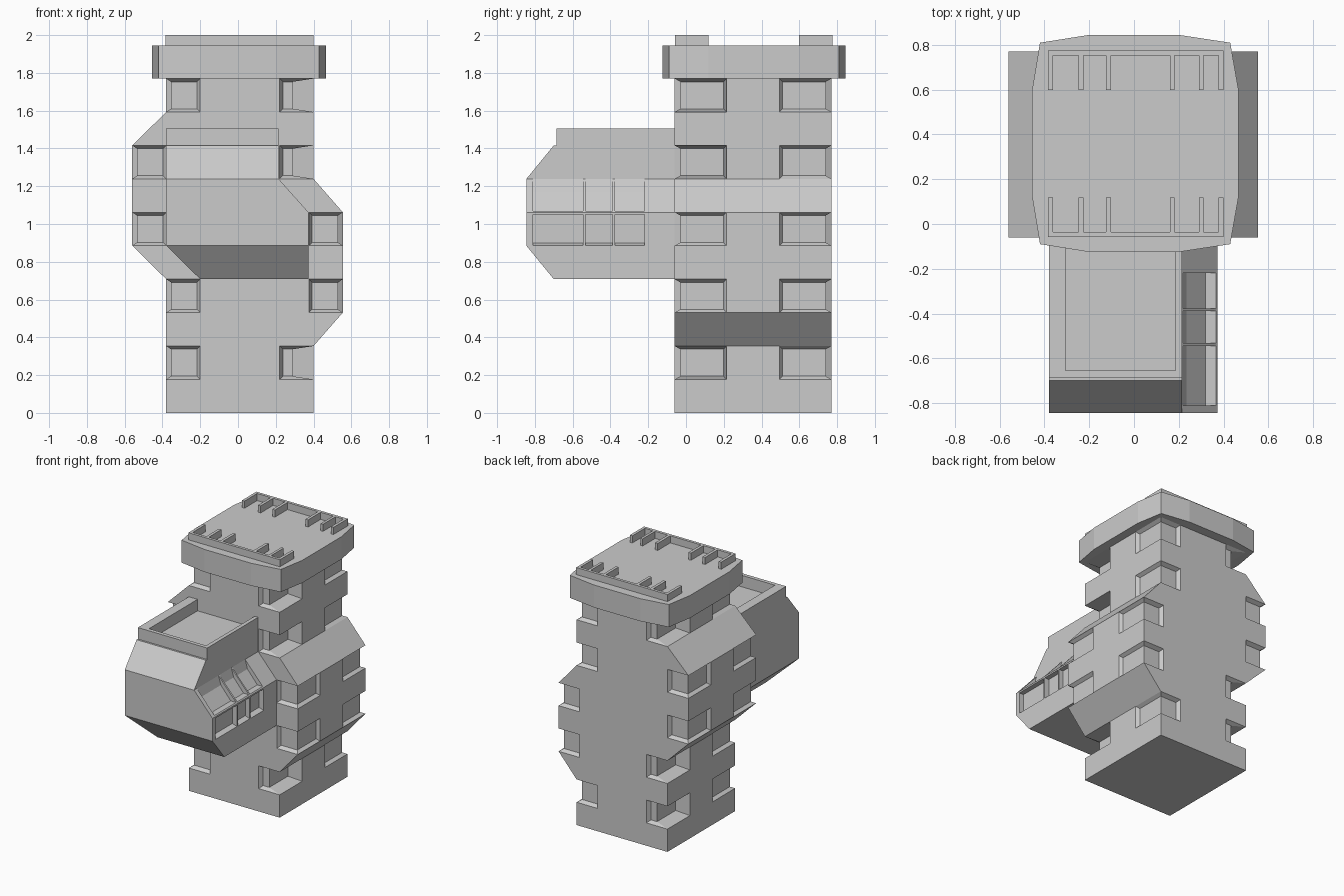
import bpy, bmesh
from mathutils import Vector

if "Cube" in bpy.data.objects:
    bpy.data.objects.remove(bpy.data.objects["Cube"])


def finish(name, bm):
    bmesh.ops.recalc_face_normals(bm, faces=bm.faces)
    me = bpy.data.meshes.new(name)
    bm.to_mesh(me)
    bm.free()
    ob = bpy.data.objects.new(name, me)
    bpy.context.collection.objects.link(ob)
    return ob


def prism(name, pts, axis, a, b):
    """Extrude a 2D outline along an axis from a to b."""
    def place(p, d):
        c = list(p)
        c.insert(axis, d)
        return c
    bm = bmesh.new()
    f = bm.faces.new([bm.verts.new(place(p, a)) for p in pts])
    r = bmesh.ops.extrude_face_region(bm, geom=[f])
    shift = Vector(place((0, 0), b - a))
    for v in r["geom"]:
        if isinstance(v, bmesh.types.BMVert):
            v.co += shift
    return finish(name, bm)


def box(name, x0, x1, y0, y1, z0, z1):
    return prism(name, [(x0, y0), (x1, y0), (x1, y1), (x0, y1)], 2, z0, z1)


def hull(name, pts):
    bm = bmesh.new()
    for p in pts:
        bm.verts.new(p)
    bmesh.ops.convex_hull(bm, input=bm.verts)
    return finish(name, bm)


def boolean(ob, tool, op='DIFFERENCE'):
    m = ob.modifiers.new("cut", 'BOOLEAN')
    m.operation, m.solver, m.object = op, 'EXACT', tool
    bpy.context.view_layer.objects.active = ob
    bpy.ops.object.modifier_apply(modifier=m.name)
    bpy.data.objects.remove(tool)


def recess(ob, axis, face, inward, edge, corner, z0, z1, depth):
    """Tapered window recess in a wall, running from edge out past the corner."""
    s = 1 if corner > edge else -1
    far = corner + s * 0.02
    pts = []
    for d, t in ((-0.02, 0), (0, 0), (depth, 0.017)):
        for u in (edge + s * t, far):
            for z in (z0 + t, z1 - t):
                w = face + inward * d
                pts.append((w, u, z) if axis == 0 else (u, w, z))
    boolean(ob, hull("window_cutter", pts))


# Tower with stepped side bays
H = 0.177
FRONT, BACK = -0.06, 0.77
tower = prism("tower", [
    (-0.38, 0), (0.40, 0), (0.40, 2 * H), (0.555, 3 * H), (0.555, 6 * H),
    (0.40, 7 * H), (0.40, 10 * H), (-0.38, 10 * H), (-0.38, 9 * H),
    (-0.56, 8 * H), (-0.56, 5 * H), (-0.38, 4 * H)], 1, FRONT, BACK)

# Wrap-around corner windows on five storeys
right_x = [0.40, 0.555, 0.555, 0.40, 0.40]
left_x = [-0.38, -0.38, -0.56, -0.56, -0.38]
for i in range(5):
    z0, z1 = (2 * i + 1) * H, (2 * i + 2) * H
    for x, s in ((right_x[i], 1), (left_x[i], -1)):
        for y, t in ((FRONT, 1), (BACK, -1)):
            flush = abs(x) < 0.45
            deep = 0.11 if flush and s == t else 0.025
            recess(tower, 1, y, t, x - s * 0.18, x, z0, z1, 0.03)
            recess(tower, 0, x, -s, y + t * 0.275, y, z0, z1, deep)

# Overhanging roof slab
prism("roof_slab", [
    (-0.42, -0.09), (-0.20, -0.125), (0.20, -0.125), (0.43, -0.09),
    (0.467, 0.12), (0.467, 0.60), (0.43, 0.81), (0.20, 0.845),
    (-0.20, 0.845), (-0.42, 0.81), (-0.455, 0.60), (-0.455, 0.12)],
    2, 10 * H, 1.945)

# Comb-shaped parapets at the front and back of the roof
fins = [(-0.385, -0.363), (-0.247, -0.225), (-0.125, -0.103),
        (0.16, 0.182), (0.29, 0.31), (0.378, 0.40)]
comb = [(-0.385, -0.058), (0.40, -0.058)]
for x0, x1 in reversed(fins):
    inner = [(x1, -0.036), (x1, 0.118), (x0, 0.118), (x0, -0.036)]
    if x1 == 0.40:
        inner = inner[1:]
    if x0 == -0.385:
        inner = inner[:-1]
    comb += inner
prism("front_parapet", comb, 2, 1.94, 2.0)
prism("back_parapet", [(x, 0.717 - y) for x, y in comb], 2, 1.94, 2.0)

# Projecting front room: side outline crossed with front outline
room = prism("front_room", [
    (-0.20, 4 * H), (0.373, 4 * H), (0.373, 6 * H), (0.215, 7 * H),
    (0.215, 8 * H), (-0.38, 8 * H), (-0.38, 5 * H)], 1, -0.9, -0.05)
boolean(room, prism("room_profile", [
    (-0.04, 0.6), (-0.04, 1.5), (-0.70, 1.5), (-0.70, 8 * H), (-0.845, 7 * H),
    (-0.845, 5 * H), (-0.70, 4 * H), (-0.70, 0.6)], 0, -0.6, 0.6), 'INTERSECT')

# Three bent windows on the room's right side, split by a transom
for y0, y1 in ((-0.81, -0.546), (-0.532, -0.389), (-0.377, -0.22)):
    boolean(room, prism("pane_cutter", [
        (0.45, 5 * H), (0.373, 5 * H), (0.335, 0.90), (0.335, 1.05),
        (0.45, 1.05)], 1, y0, y1))
    boolean(room, prism("slope_cutter", [
        (0.45, 1.07), (0.32, 1.07), (0.235, 1.17), (0.215, 7 * H),
        (0.45, 7 * H)], 1, y0, y1))

# Balcony walls on the room's roof
box("balcony_left_wall", -0.38, -0.305, -0.685, -0.05, 1.40, 1.505)
box("balcony_right_wall", 0.185, 0.215, -0.685, -0.05, 1.40, 1.505)
box("balcony_front_wall", -0.305, 0.185, -0.685, -0.655, 1.40, 1.505)
